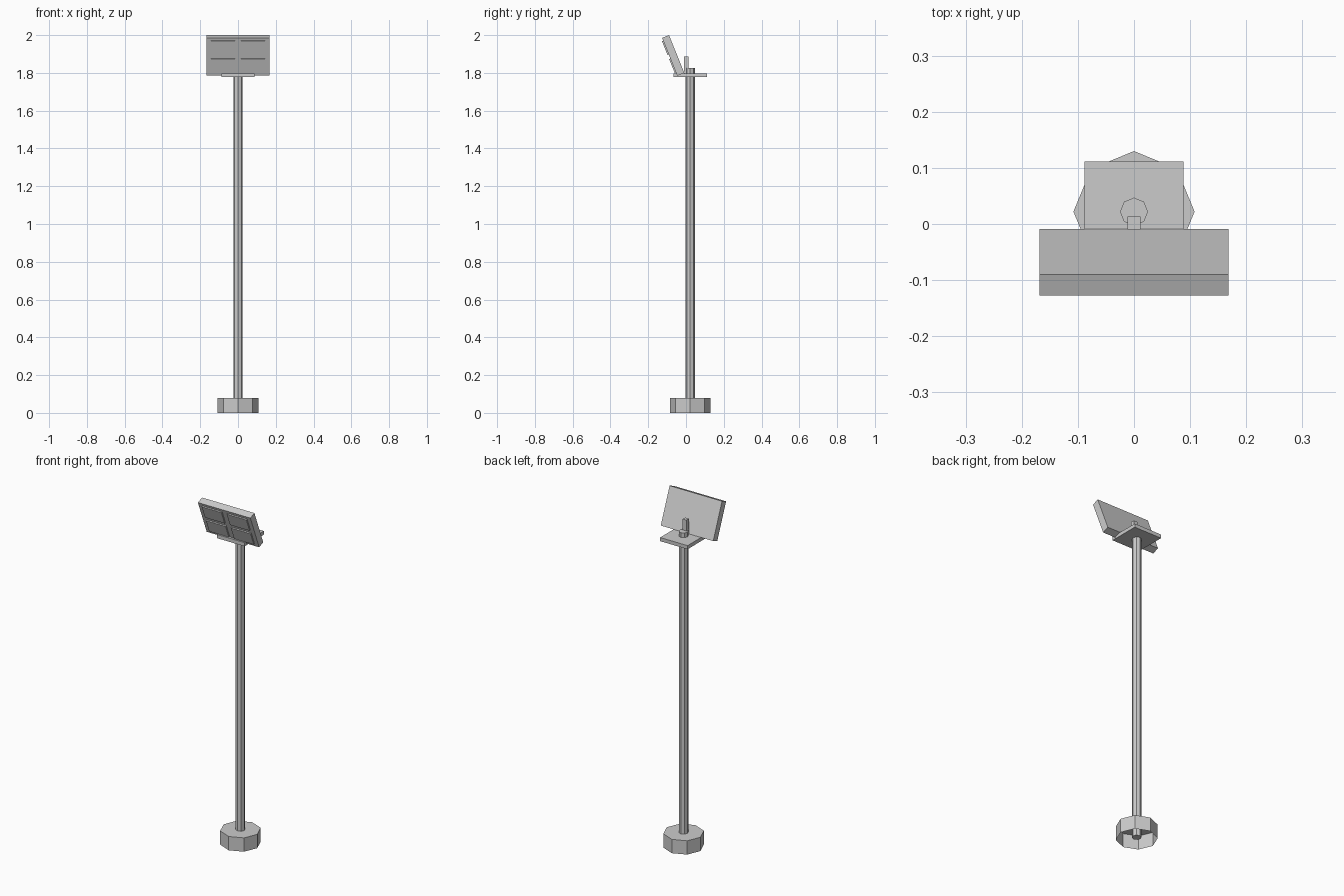
import bpy, bmesh, math
from mathutils import Matrix, Vector

if "Cube" in bpy.data.objects:
    bpy.data.objects.remove(bpy.data.objects["Cube"])

AXIS_Y = 0.022                      # pole centre line
TILT = math.radians(22)

grey = bpy.data.materials.new("grey metal")
grey.diffuse_color = (0.6, 0.6, 0.6, 1)
grey.use_nodes = True
grey.node_tree.nodes["Principled BSDF"].inputs["Base Color"].default_value = grey.diffuse_color


def finish(name, bm):
    bmesh.ops.recalc_face_normals(bm, faces=bm.faces)
    mesh = bpy.data.meshes.new(name)
    bm.to_mesh(mesh)
    bm.free()
    mesh.materials.append(grey)
    obj = bpy.data.objects.new(name, mesh)
    bpy.context.collection.objects.link(obj)
    return obj


def box(name, lo, hi, matrix=Matrix()):
    lo, hi = Vector(lo), Vector(hi)
    bm = bmesh.new()
    bmesh.ops.create_cube(bm, size=1)
    bmesh.ops.scale(bm, vec=hi - lo, verts=bm.verts)
    bmesh.ops.translate(bm, vec=(lo + hi) / 2, verts=bm.verts)
    bm.transform(matrix)
    return finish(name, bm)


def octagon(name, radius, z0, z1, open_bottom=False):
    bm = bmesh.new()
    bmesh.ops.create_cone(bm, cap_ends=True, segments=8, radius1=radius,
                          radius2=radius, depth=z1 - z0)
    bmesh.ops.translate(bm, vec=(0, AXIS_Y, (z0 + z1) / 2), verts=bm.verts)
    if open_bottom:
        bottom = [f for f in bm.faces if f.calc_center_median().z < z0 + 1e-4]
        bmesh.ops.delete(bm, geom=bottom, context='FACES_ONLY')
    return finish(name, bm)


# Hollow foot and pole
octagon("base", 0.108, 0, 0.08, open_bottom=True)
octagon("pole", 0.025, 0.01, 1.825)

# Mounting plate and upright bracket
box("mounting_plate", (-0.088, -0.066, 1.777), (0.088, 0.111, 1.798))
box("bracket", (-0.012, -0.010, 1.798), (0.012, 0.013, 1.888))

# Lamp housing, leaning forward about its lower back edge
lean = Matrix.Translation((0, -0.009, 1.80)) @ Matrix.Rotation(TILT, 4, 'X')
box("lamp_housing", (-0.168, -0.04, 0), (0.168, 0, 0.216), lean)

# Four raised lamp panes on the front
for side, x0 in (("left", -0.143), ("right", 0.017)):
    for row, z0 in (("lower", 0.018), ("upper", 0.12)):
        box(f"lamp_pane_{row}_{side}", (x0, -0.047, z0),
            (x0 + 0.126, -0.038, z0 + 0.08), lean)
